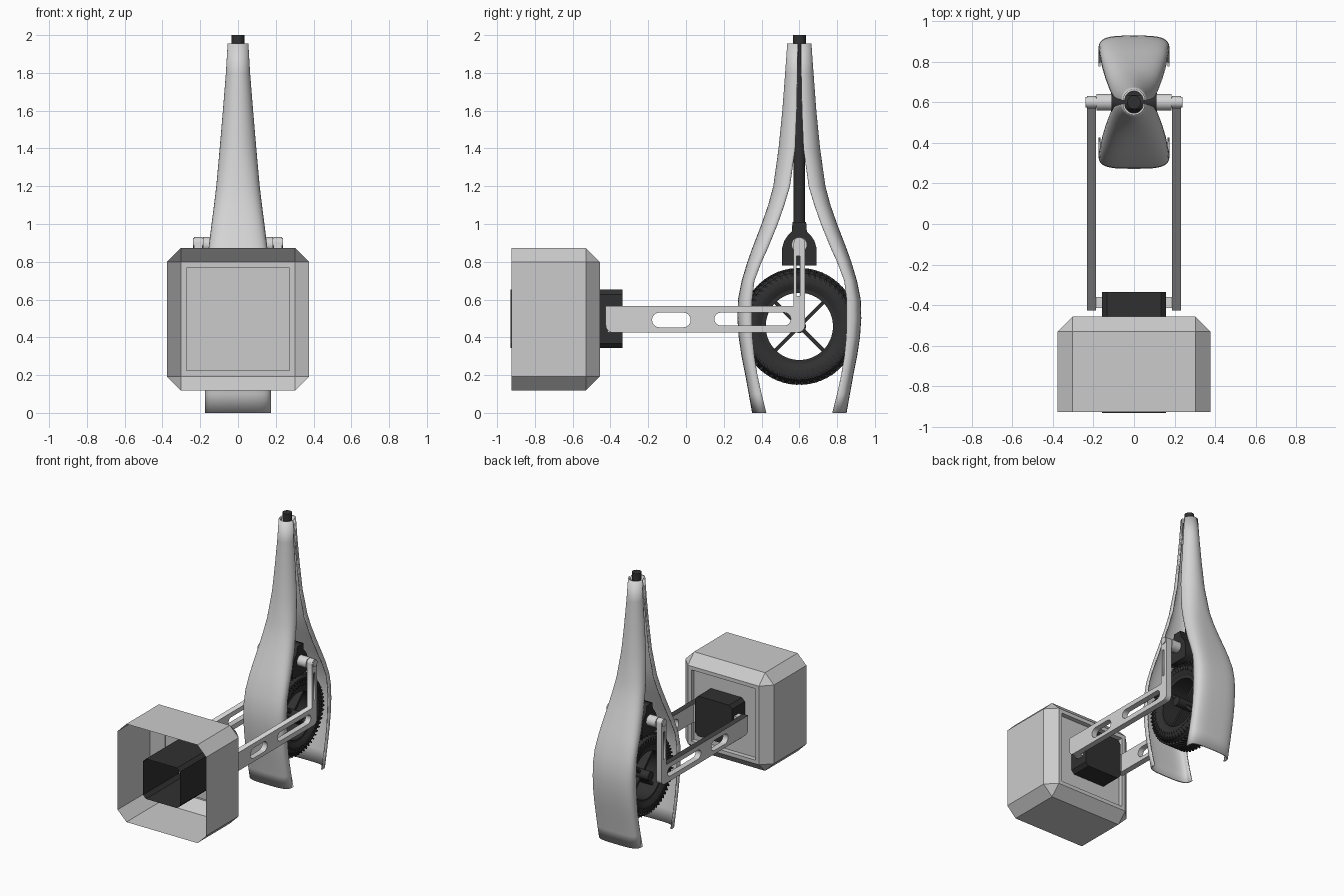
import bpy, bmesh, math
from mathutils import Matrix, Vector

if "Cube" in bpy.data.objects:
    bpy.data.objects.remove(bpy.data.objects["Cube"])

CY, WZ = 0.6, 0.458          # leg centre in y, wheel centre in z


def material(name, v):
    m = bpy.data.materials.new(name)
    m.diffuse_color = (v, v, v, 1)
    m.use_nodes = True
    m.node_tree.nodes["Principled BSDF"].inputs["Base Color"].default_value = m.diffuse_color
    return m


LIGHT = material("light grey", 0.66)
GREY = material("shell grey", 0.60)
DARK = material("charcoal", 0.03)


def finish(bm, name, mat, smooth=None):
    me = bpy.data.meshes.new(name)
    bm.to_mesh(me)
    bm.free()
    ob = bpy.data.objects.new(name, me)
    bpy.context.collection.objects.link(ob)
    me.materials.append(mat)
    if smooth:
        bpy.ops.object.select_all(action='DESELECT')
        ob.select_set(True)
        bpy.context.view_layer.objects.active = ob
        bpy.ops.object.shade_smooth_by_angle(angle=math.radians(smooth))
    return ob


def add_box(bm, lo, hi):
    lo, hi = Vector(lo), Vector(hi)
    m = Matrix.Translation((lo + hi) / 2) @ Matrix.Diagonal((*(hi - lo), 1))
    return bmesh.ops.create_cube(bm, size=1, matrix=m)["verts"]


def add_cyl(bm, axis, a, b, r, c, seg=32):
    # cylinder from a to b along x or z through the point c
    rot = Matrix.Rotation(math.pi / 2, 4, 'Y') if axis == 'x' else Matrix()
    mid = (a + b) / 2
    pos = (mid, c[0], c[1]) if axis == 'x' else (c[0], c[1], mid)
    bmesh.ops.create_cone(bm, cap_ends=True, segments=seg, radius1=r, radius2=r,
                          depth=b - a, matrix=Matrix.Translation(pos) @ rot)


def open_case(name, lo, hi, cut, back_too, mat):
    # chamfered box with its front (-y) face removed
    bm = bmesh.new()
    add_box(bm, lo, hi)
    front, back = lo[1], hi[1]
    edges = []
    for e in bm.edges:
        n_front = sum(abs(v.co.y - front) < 1e-4 for v in e.verts)
        if n_front == 1 or (n_front == 0 and back_too):
            edges.append(e)
    bmesh.ops.bevel(bm, geom=edges, offset=cut, segments=1, affect='EDGES', profile=0.5)
    bm.normal_update()
    bmesh.ops.delete(bm, geom=[f for f in bm.faces if f.normal.y < -0.9], context='FACES')
    if back_too:   # square recess in the back
        f = [f for f in bm.faces if f.normal.y > 0.9]
        bmesh.ops.inset_individual(bm, faces=f, thickness=0.04, depth=0)
        bmesh.ops.inset_individual(bm, faces=f, thickness=0.001, depth=-0.035)
    return finish(bm, name, mat)


# outer housing and the square tube through it
open_case("housing_shell", (-.377, -.925, .118), (.377, -.455, .873), .075, True, GREY)
open_case("inner_tube", (-.157, -.93, .343), (.157, -.335, .652), .025, False, DARK)


def arc(cx, cy, r, a0, a1, n=8):
    return [(cx + r * math.cos(math.radians(a0 + (a1 - a0) * i / n)),
             cy + r * math.sin(math.radians(a0 + (a1 - a0) * i / n))) for i in range(n + 1)]


def slot(a, b, z0, z1):
    r, m = (z1 - z0) / 2, (z0 + z1) / 2
    return arc(b - r, m, r, -90, 90) + arc(a + r, m, r, 90, 270)


def plate(name, loops, x0, x1, mat):
    # flat plate in the y-z plane, first loop is the outline, others are holes
    cu = bpy.data.curves.new(name, 'CURVE')
    cu.dimensions, cu.fill_mode, cu.extrude = '2D', 'BOTH', (x1 - x0) / 2
    for pts in loops:
        sp = cu.splines.new('POLY')
        sp.points.add(len(pts) - 1)
        for p, q in zip(sp.points, pts):
            p.co = (q[0], q[1], 0, 1)
        sp.use_cyclic_u = True
    ob = bpy.data.objects.new(name, cu)
    bpy.context.collection.objects.link(ob)
    ob.rotation_euler = (math.pi / 2, 0, math.pi / 2)
    ob.location.x = (x0 + x1) / 2
    cu.materials.append(mat)
    bpy.ops.object.select_all(action='DESELECT')
    ob.select_set(True)
    bpy.context.view_layer.objects.active = ob
    bpy.ops.object.convert(target='MESH')


# fork arms with slots and uprights
outline = (arc(-.385, .465, .04, 180, 270) + arc(.59, .465, .04, -90, 0)
           + arc(.6, .9, .03, 0, 180) + [(.57, .566), (-.425, .566)])
upright_slot = [(.585, .62), (.603, .62), (.603, .83), (.585, .83)]
holes = [slot(-.18, .025, .453, .531), slot(.15, .555, .462, .531), upright_slot]
for side, s in (("left", -1), ("right", 1)):
    a, b = sorted((s * .188, s * .232))
    plate("fork_arm_" + side, [outline] + holes, a, b, LIGHT)

# bar joining the arms
bm = bmesh.new()
add_box(bm, (-.2, -.415, .425), (.2, -.36, .565))
finish(bm, "fork_bridge", LIGHT)

# pivot axle
bm = bmesh.new()
add_cyl(bm, 'x', -.185, .185, .041, (CY, .89))
add_cyl(bm, 'x', -.238, .238, .026, (CY, .9))
finish(bm, "pivot_axle", LIGHT, 30)

# strut bracket, strut and top cap
half = [(.092, .78), (.092, .87), (.08, .91), (.06, .94), (.04, .96), (.036, 1.01)]
plate("strut_bracket", [[(CY + d, z) for d, z in half] + [(CY - d, z) for d, z in half[::-1]]],
      -.11, .11, DARK)
bm = bmesh.new()
add_cyl(bm, 'z', .95, 1.975, .031, (0, CY))
add_cyl(bm, 'z', 1.95, 2.0, .034, (0, CY))
finish(bm, "strut", DARK, 30)

# leg fairings: height, half width, outer depth, edge depth
ROWS = [(0, .175, .25, .175), (.1, .175, .268, .2), (.2, .175, .286, .222),
        (.3, .175, .306, .238), (.4, .175, .321, .248), (.5, .175, .328, .251),
        (.6, .174, .325, .25), (.7, .17, .305, .238), (.8, .163, .275, .2),
        (.87, .156, .25, .168), (1.0, .14, .2, .115), (1.1, .127, .165, .08),
        (1.2, .115, .138, .05), (1.4, .097, .11, .022), (1.6, .08, .09, .014),
        (1.8, .064, .075, .01), (1.955, .055, .064, .008)]
N = 28
for side, s in (("front", -1), ("back", 1)):
    bm = bmesh.new()
    grid = []
    for z, w, out, edge in ROWS:
        n = 2 + 1.5 * max(0, min(1, (1.4 - z) / .7))
        row = []
        for j in range(N + 1):
            c, q = math.cos(math.pi * j / N), math.sin(math.pi * j / N)
            x = math.copysign(abs(c) ** (2 / n), c) * w
            y = edge + (out - edge) * max(q, 0) ** (2 / n)
            row.append(bm.verts.new((x, CY + s * y, z)))
        grid.append(row)
    for r0, r1 in zip(grid, grid[1:]):
        for j in range(N):
            f = [r0[j], r0[j + 1], r1[j + 1], r1[j]]
            bm.faces.new(f if s > 0 else f[::-1])
    ob = finish(bm, "leg_fairing_" + side, LIGHT, 40)
    mod = ob.modifiers.new("thickness", 'SOLIDIFY')
    mod.thickness, mod.offset = .01, -1


def ring(name, prof, seg, mat):
    # closed (x, radius) profile turned about the wheel axle
    bm = bmesh.new()
    rows = []
    for i in range(seg):
        t = 2 * math.pi * i / seg
        rows.append([bm.verts.new((x, CY + r * math.cos(t), WZ + r * math.sin(t))) for x, r in prof])
    m = len(prof)
    for i in range(seg):
        a, b = rows[i], rows[(i + 1) % seg]
        for j in range(m):
            bm.faces.new((a[j], a[(j + 1) % m], b[(j + 1) % m], b[j]))
    bmesh.ops.recalc_face_normals(bm, faces=bm.faces)
    finish(bm, name, mat, 40)


# wheel
side_prof = [(.085, .19), (.108, .225), (.112, .255), (.1, .283), (.065, .3)]
ring("tyre", side_prof + [(0, .304)] + [(-x, r) for x, r in side_prof[::-1]], 64, DARK)
ring("rim", [(.09, .178), (.09, .2), (-.09, .2), (-.09, .178)], 64, DARK)

# slanted tread bars and sidewall ribs
bm = bmesh.new()
hub = Matrix.Translation((0, CY, WZ))
for i in range(56):
    turn = hub @ Matrix.Rotation(2 * math.pi * i / 56, 4, 'X')
    for s in (-1, 1):
        for pos, axis, size in (((s * .043, 0, .3), 'Z', (.085, .012, .018)),
                                ((s * .107, 0, .258), 'X', (.014, .01, .06))):
            bmesh.ops.create_cube(bm, size=1, matrix=turn @ Matrix.Translation(pos)
                                  @ Matrix.Rotation(s * .5 if axis == 'Z' else .5, 4, axis)
                                  @ Matrix.Diagonal((*size, 1)))
finish(bm, "tyre_tread", DARK)

# hub and spokes
bm = bmesh.new()
add_cyl(bm, 'x', -.12, .12, .035, (CY, WZ))
for i in range(4):
    bmesh.ops.create_cube(bm, size=1, matrix=hub
                          @ Matrix.Rotation(math.pi / 4 + math.pi / 2 * i, 4, 'X')
                          @ Matrix.Translation((0, 0, .105)) @ Matrix.Diagonal((.1, .02, .16, 1)))
finish(bm, "wheel_hub", DARK, 30)
